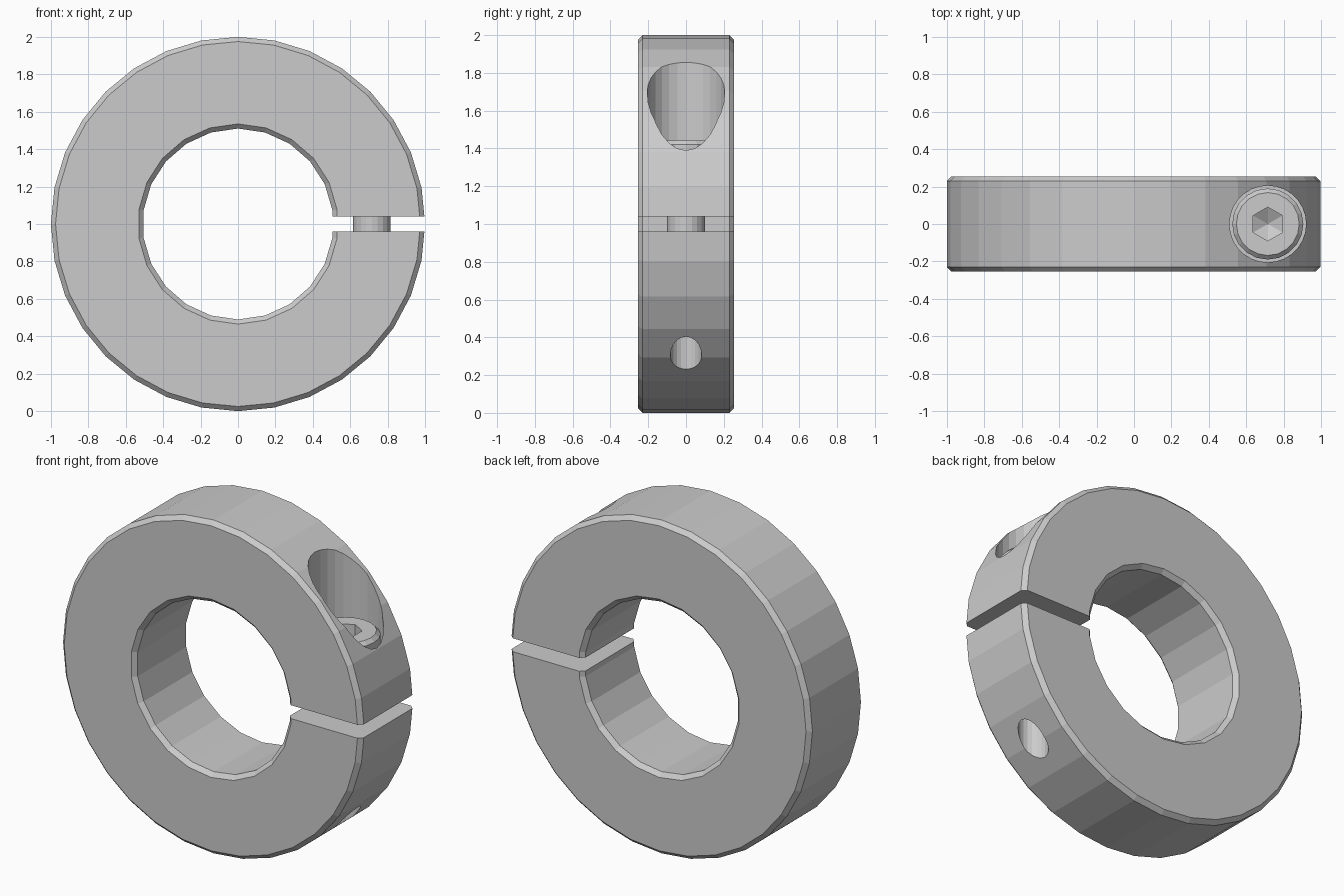
import bpy, bmesh
from math import cos, sin, pi
from mathutils import Matrix

if "Cube" in bpy.data.objects:
    bpy.data.objects.remove(bpy.data.objects["Cube"])

AX = 0.715  # x of the clamp screw axis


def lathe(name, profile, n, matrix, phase=0.0):
    """Closed solid of revolution from (radius, height) points."""
    bm = bmesh.new()
    rings = [[bm.verts.new((r * cos(phase + 2 * pi * i / n),
                            r * sin(phase + 2 * pi * i / n), h)) for i in range(n)]
             for r, h in profile]
    for a, b in zip(rings, rings[1:]):
        for i in range(n):
            j = (i + 1) % n
            bm.faces.new((a[i], a[j], b[j], b[i]))
    for ring, (r, h) in ((rings[0], profile[0]), (rings[-1], profile[-1])):
        if r > 0:
            bm.faces.new(ring)
    bmesh.ops.remove_doubles(bm, verts=bm.verts, dist=1e-5)
    return finish(name, bm, matrix)


def finish(name, bm, matrix):
    bmesh.ops.transform(bm, matrix=matrix, verts=bm.verts)
    bmesh.ops.recalc_face_normals(bm, faces=bm.faces)
    me = bpy.data.meshes.new(name)
    bm.to_mesh(me)
    bm.free()
    ob = bpy.data.objects.new(name, me)
    bpy.context.collection.objects.link(ob)
    return ob


def cut(target, cutter):
    cutter.hide_render = True
    m = target.modifiers.new("cut", 'BOOLEAN')
    m.operation, m.solver, m.object = 'DIFFERENCE', 'EXACT', cutter
    bpy.context.view_layer.objects.active = target
    bpy.ops.object.modifier_apply(modifier=m.name)
    bpy.data.objects.remove(cutter)


ring_mat = Matrix.Translation((0, 0, 1)) @ Matrix.Rotation(pi / 2, 4, 'X')
screw_mat = Matrix.Translation((AX, 0, 0))

# Chamfered collar body
collar = lathe("collar", [(0.975, -0.255), (1, -0.23), (1, 0.23), (0.975, 0.255)],
               32, ring_mat)

# Chamfered bore
cut(collar, lathe("bore_cutter", [(0.56, -0.28), (0.51, -0.23), (0.51, 0.23), (0.56, 0.28)],
                  22, ring_mat, phase=pi / 22))

# Clamping slit
bm = bmesh.new()
bmesh.ops.create_cube(bm, size=1)
cut(collar, finish("slit_cutter", bm,
                   Matrix.Translation((0.8, 0, 1)) @ Matrix.Diagonal((1, 1, 0.08, 1))))

# Counterbore, clearance hole above the slit, threaded hole below it
cut(collar, lathe("counterbore_cutter",
                  [(0.105, 1.0), (0.105, 1.24), (0.205, 1.24), (0.205, 2.2)], 28, screw_mat))
cut(collar, lathe("thread_hole_cutter", [(0.083, -0.1), (0.083, 1.0)], 20, screw_mat))

# Socket head screw
screw = lathe("clamp_screw",
              [(0.1, 0.5), (0.1, 1.24), (0.19, 1.24), (0.19, 1.42), (0.168, 1.442)],
              20, screw_mat)
cut(screw, lathe("hex_socket_cutter", [(0, 1.29), (0.09, 1.34), (0.09, 1.6)],
                 6, screw_mat, phase=pi / 6))
